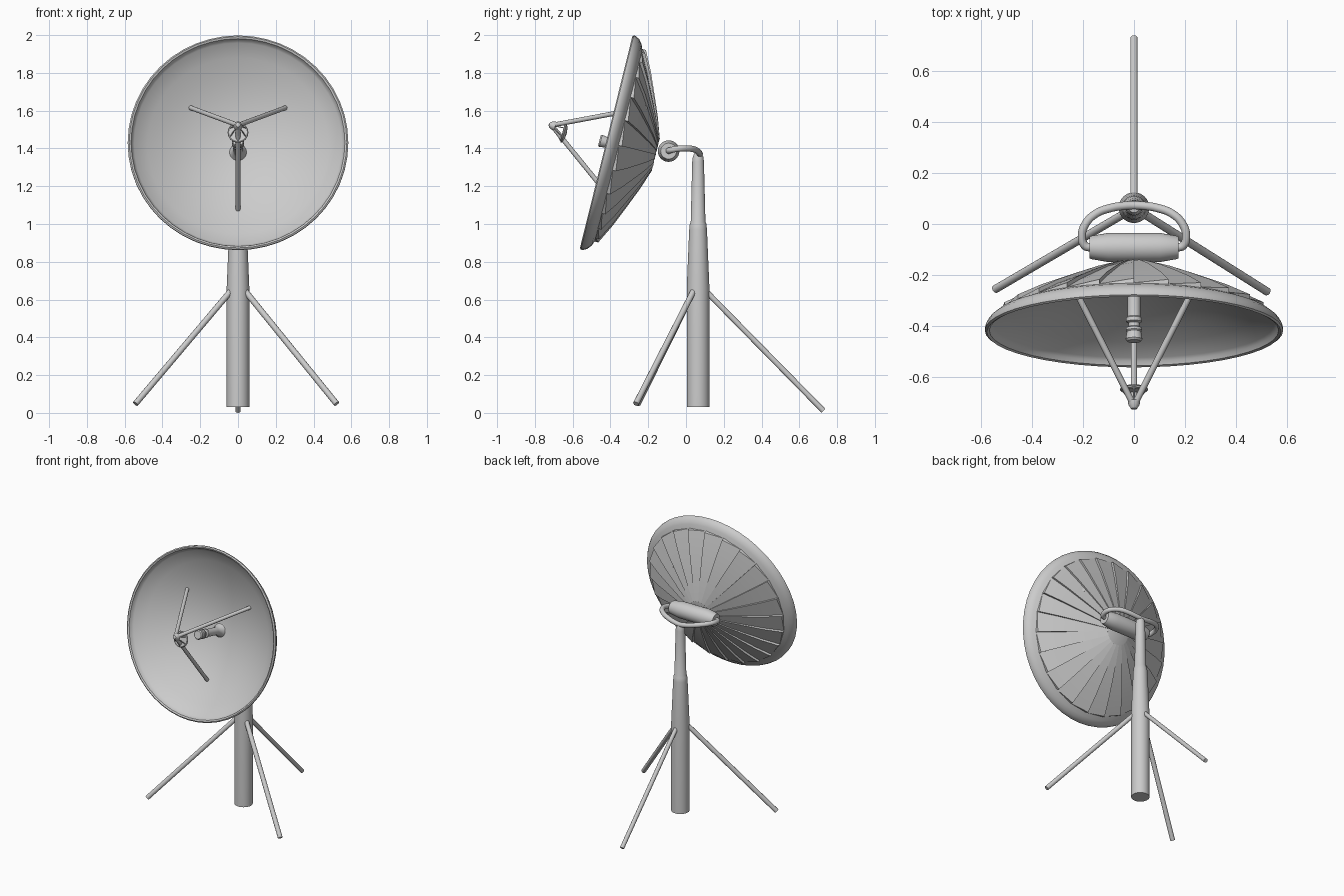
import bpy, bmesh
from math import sin, cos, pi, radians
from mathutils import Matrix, Vector

if "Cube" in bpy.data.objects:
    bpy.data.objects.remove(bpy.data.objects["Cube"])

# Dish frame: local z points out of the bowl, local y points up the rim
DISH = Matrix.Translation((0, -0.42, 1.432)) @ Matrix.Rotation(radians(76.1), 4, 'X')


def finish(name, bm, matrix=Matrix(), angle=35):
    bmesh.ops.recalc_face_normals(bm, faces=bm.faces)
    bm.transform(matrix)
    mesh = bpy.data.meshes.new(name)
    bm.to_mesh(mesh)
    bm.free()
    ob = bpy.data.objects.new(name, mesh)
    bpy.context.collection.objects.link(ob)
    mesh.shade_smooth()
    mesh.set_sharp_from_angle(angle=radians(angle))
    return ob


def lathe(name, profile, matrix=Matrix(), segs=32):
    """Spin (radius, height) points about local z; zero radius closes an end."""
    bm = bmesh.new()
    rings = []
    for r, z in profile:
        if r == 0:
            rings.append([bm.verts.new((0, 0, z))] * segs)
        else:
            rings.append([bm.verts.new((r * cos(2 * pi * i / segs), r * sin(2 * pi * i / segs), z))
                          for i in range(segs)])
    for a, b in zip(rings, rings[1:]):
        for i in range(segs):
            j = (i + 1) % segs
            quad = list(dict.fromkeys((a[i], a[j], b[j], b[i])))
            bm.faces.new(quad)
    return finish(name, bm, matrix)


def rod(name, a, b, r, segs=12):
    a, b = Vector(a), Vector(b)
    d = b - a
    m = Matrix.Translation(a) @ d.to_track_quat('Z', 'Y').to_matrix().to_4x4()
    n = d.length
    return lathe(name, [(0, 0), (r, 0), (r, n), (0, n)], m, segs)


def dish_point(x, u, depth):
    return DISH @ Vector((x, u, -depth))


# Dish bowl: back, rolled rim, and parabolic inside
back = [(0, -0.266), (0.09, -0.262), (0.2, -0.22), (0.3, -0.174), (0.42, -0.119),
        (0.515, -0.068), (0.55, -0.054), (0.572, -0.036), (0.584, -0.014), (0.584, -0.003), (0.576, 0.003)]
inside = [(0.566, -0.002), (0.56, -0.018)]
inside += [(r, -(0.22 - 0.19 * (r / 0.55) ** 2)) for r in (0.55, 0.48, 0.4, 0.32, 0.24, 0.16, 0.08)]
lathe("dish_bowl", back + inside + [(0, -0.22)], DISH, 48)

# Overlapping stepped panels on the back of the dish
bm = bmesh.new()
N = 24
strip = [(0.085, 0.265, 0.004), (0.2, 0.221, 0.008), (0.3, 0.176, 0.012),
         (0.42, 0.121, 0.016), (0.525, 0.066, 0.018)]


def panel_vert(r, depth, ang):
    return bm.verts.new((r * cos(ang), r * sin(ang), -depth))


for i in range(N):
    a0, a1 = 2 * pi * i / N, 2 * pi * (i + 1) / N
    high = [panel_vert(r, d + h, a0) for r, d, h in strip]
    low = [panel_vert(r, d, a1) for r, d, h in strip]
    foot = [panel_vert(r, d - 0.004, a0) for r, d, h in strip]
    for k in range(len(strip) - 1):
        bm.faces.new((high[k], high[k + 1], low[k + 1], low[k]))
        bm.faces.new((high[k], foot[k], foot[k + 1], high[k + 1]))
    bm.faces.new((high[-1], foot[-1], low[-1]))
finish("back_panels", bm, DISH, 20)

# Feed horn in the middle of the bowl
lathe("feed_horn", [(0.075, 0), (0.045, 0.012), (0.03, 0.035), (0.026, 0.06), (0.026, 0.17),
                    (0.031, 0.175), (0.031, 0.19), (0.022, 0.195), (0.022, 0.21), (0.032, 0.215),
                    (0.032, 0.225), (0.028, 0.23), (0.033, 0.26), (0.027, 0.268), (0, 0.268)],
      DISH @ Matrix.Translation((0, 0, -0.228)), 24)

# Feed support struts meeting at a tip
tip = dish_point(0, 0.018, -0.305)
for name, end in (("strut_left", (-0.255, -0.21, 1.617)), ("strut_right", (0.255, -0.21, 1.617)),
                  ("strut_bottom", (0, -0.345, 1.07))):
    rod(name, tip, end, 0.0125)
lathe("strut_tip", [(0, 0.016), (0.012, 0.012), (0.022, -0.004), (0.024, -0.02), (0, -0.022)],
      Matrix.Translation(tip) @ DISH.to_3x3().to_4x4(), 16)

# Small secondary reflector and its stays
lathe("secondary_reflector", [(0, 0.24), (0.05, 0.24), (0.055, 0.236), (0.055, 0.231), (0.03, 0.22), (0, 0.216)],
      DISH @ Matrix.Translation((0, -0.004, 0)), 24)
for k in range(6):
    a = pi / 6 + k * pi / 3
    rod("reflector_stay", tip, dish_point(0.048 * cos(a), 0.048 * sin(a) - 0.004, -0.237), 0.003, 6)

# Pivot barrel lying across the back of the dish
lathe("pivot_barrel", [(0, -0.175), (0.042, -0.175), (0.046, -0.165), (0.057, -0.1), (0.057, 0.1),
                       (0.046, 0.165), (0.042, 0.175), (0, 0.175)],
      Matrix.Translation((0, -0.092, 1.386)) @ Matrix.Rotation(pi / 2, 4, 'Y'))

# Bent tube yoke holding the barrel
half = [(0.165, -0.092, 1.386), (0.192, -0.085, 1.39), (0.204, -0.045, 1.398), (0.19, 0.0, 1.4),
        (0.15, 0.04, 1.396), (0.09, 0.063, 1.384), (0.04, 0.071, 1.375)]
path = half + [(0, 0.073, 1.371)] + [(-x, y, z) for x, y, z in reversed(half)]
curve = bpy.data.curves.new("yoke_tube", 'CURVE')
curve.dimensions = '3D'
curve.bevel_depth = 0.0165
curve.bevel_resolution = 4
curve.resolution_u = 5
curve.use_fill_caps = True
spline = curve.splines.new('BEZIER')
spline.bezier_points.add(len(path) - 1)
for p, co in zip(spline.bezier_points, path):
    p.co = co
    p.handle_left_type = p.handle_right_type = 'AUTO'
bpy.context.collection.objects.link(bpy.data.objects.new("yoke_tube", curve))

# Telescoping mast
lathe("mast", [(0, 0.03), (0.06, 0.03), (0.06, 0.66), (0.047, 0.97), (0.044, 1.0), (0.039, 1.01),
               (0.031, 1.33), (0.028, 1.355), (0.02, 1.375), (0, 1.38)],
      Matrix.Translation((0, 0.064, 0)))

# Three splayed legs
rod("back_leg", (0, 0.09, 0.66), (0, 0.728, 0.0105), 0.0145)
rod("front_leg_left", (-0.03, 0.045, 0.655), (-0.543, -0.255, 0.048), 0.016)
rod("front_leg_right", (0.03, 0.045, 0.655), (0.522, -0.265, 0.048), 0.016)
